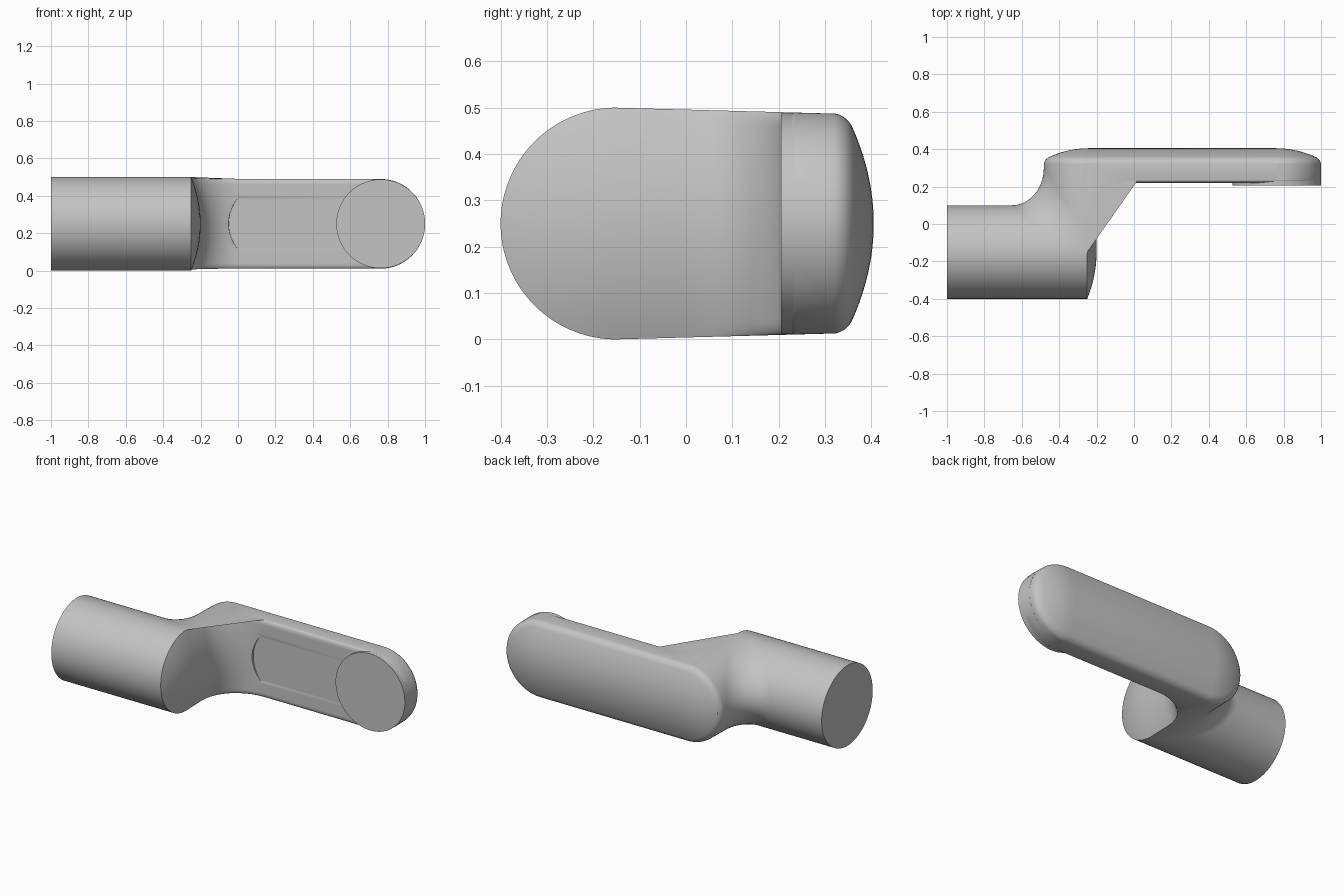
import bpy, bmesh
from math import sin, cos, acos, pi, sqrt, radians
from mathutils import Matrix, Vector

cube = bpy.data.objects.get("Cube")
if cube:
    bpy.data.objects.remove(cube)

grey = bpy.data.materials.new("satin grey")
grey.use_nodes = True
grey.diffuse_color = (0.55, 0.55, 0.55, 1)
grey.node_tree.nodes["Principled BSDF"].inputs["Base Color"].default_value = grey.diffuse_color

R, RP = 0.25, 0.237            # barrel and forearm half heights
AXIS_Y, MID_Z = -0.15, 0.25    # barrel axis
ELBOW_X, WRIST_X = -0.245, 0.763
POCKET_X, POCKET_R = 0.16, 0.21


def make_object(name, bm):
    mesh = bpy.data.meshes.new(name)
    bmesh.ops.recalc_face_normals(bm, faces=bm.faces)
    bm.to_mesh(mesh)
    bm.free()
    obj = bpy.data.objects.new(name, mesh)
    bpy.context.collection.objects.link(obj)
    mesh.materials.append(grey)
    return obj


def smooth(obj):
    bpy.ops.object.select_all(action='DESELECT')
    obj.select_set(True)
    bpy.context.view_layer.objects.active = obj
    bpy.ops.object.shade_smooth_by_angle(angle=radians(32))


def add_rod(bm, start, end, radius, sides=24):
    """Capped cylinder between two points."""
    turn = Vector((0, 0, 1)).rotation_difference(end - start).to_matrix().to_4x4()
    bmesh.ops.create_cone(bm, cap_ends=True, segments=sides, radius1=radius, radius2=radius,
                          depth=(end - start).length,
                          matrix=Matrix.Translation((start + end) / 2) @ turn)


def rim_drop(q):
    """Quarter-round drop near the edge of the forearm, from 0 to 1."""
    rim = min(1, max(0, (q - 0.88) / 0.12))
    return 1 - sqrt(1 - rim * rim)


def back_y(q):
    return 0.405 - 0.06 * q * q - 0.025 * rim_drop(q)


def front_y(q):
    return 0.22 + 0.015 * rim_drop(q)


def outline(t):
    """Horizontal section through barrel, elbow and forearm."""
    s, h, hp = sin(t), R * cos(t), RP * cos(t)
    steps = [k / 10 for k in range(11)]
    quarter = [k * pi / 2 for k in steps]
    pts = [(-1, AXIS_Y - h)]
    # domed end of the barrel
    for a in quarter:
        v = h * cos(a)
        pts.append((-0.2 - 0.05 * ((v / R) ** 2 + s * s), AXIS_Y - v))
    # inner elbow fillet, cut short where the round end of the pocket meets it
    rx, ry, z = 0.22 + 0.05 * s * s, front_y(abs(s)), s * RP
    pocket_start = POCKET_X - sqrt(max(0, POCKET_R ** 2 - z * z))
    stop = acos(min(1, max(0, (0.02 - pocket_start) / rx)))
    pts += [(0.02 - rx * cos(k * stop), ry * sin(k * stop)) for k in steps]
    pts.append((max(pocket_start, 0.021), ry) if stop > 1.57 else (pocket_start + 0.001, ry))
    # wrist end, front then back
    for a in quarter:
        u = hp * sin(a)
        pts.append((WRIST_X + u, front_y(sqrt((u / RP) ** 2 + s * s))))
    for a in reversed(quarter):
        u = hp * sin(a)
        pts.append((WRIST_X + u, back_y(sqrt((u / RP) ** 2 + s * s))))
    # elbow end
    for a in quarter:
        u = hp * sin(a)
        pts.append((ELBOW_X - u, back_y(sqrt((u / RP) ** 2 + s * s))))
    # outer elbow fillet
    size = 0.4 + 0.6 * cos(t)
    fx, fy = 0.17 * size, 0.2 * size
    for a in quarter:
        pts.append((ELBOW_X - hp - fx * (1 - cos(a)), AXIS_Y + h + fy * (1 - sin(a))))
    pts.append((-1, AXIS_Y + h))
    return pts


# Housing lofted through the horizontal sections
bm = bmesh.new()
rings = []
STEPS = 64
for i in range(STEPS + 1):
    t = radians(-88 + 176 * i / STEPS)
    ring = []
    for x, y in outline(t):
        taper = min(1, max(0, (y - AXIS_Y) / 0.48))
        ring.append(bm.verts.new((x, y, MID_Z + sin(t) * (R + (RP - R) * taper))))
    rings.append(ring)
for low, high in zip(rings, rings[1:]):
    for k in range(len(low)):
        j = (k + 1) % len(low)
        bm.faces.new((low[k], low[j], high[j], high[k]))
bm.faces.new(rings[0][::-1])
bm.faces.new(rings[-1])
bmesh.ops.triangulate(bm, faces=bm.faces)
housing = make_object("arm_housing", bm)

# Screws: (surface point, outward direction)
screws = [((-0.2, -0.155, MID_Z), (1, 0, 0))]
for m in (-1, 1):
    screws.append(((-0.24, 0.048, MID_Z + m * 0.225), (1, 0, 0)))
    screws.append(((-0.245, -0.32, MID_Z + m * 0.165), (1, 0, 0)))
    for x in (-0.03, 0.535):
        screws.append(((x, 0.365, MID_Z + m * 0.205), (0, 1, 0)))
for x in (ELBOW_X - 0.205, WRIST_X + 0.205):
    screws.append(((x, 0.365, MID_Z), (0, 1, 0)))
holes, heads = bmesh.new(), bmesh.new()
for point, way in screws:
    p, d = Vector(point), Vector(way)
    add_rod(holes, p - d * 0.018, p + d * 0.06, 0.02)
    add_rod(heads, p - d * 0.03, p - d * 0.012, 0.0125, 16)
cutter = make_object("screw_hole_cutter", holes)
cutter.hide_render = True
screw_heads = make_object("screw_heads", heads)

# Cut the screw holes, keeping the plain housing if the cut fails
mod = housing.modifiers.new("screw_holes", 'BOOLEAN')
mod.operation, mod.solver, mod.object = 'DIFFERENCE', 'EXACT', cutter
bpy.context.view_layer.update()
graph = bpy.context.evaluated_depsgraph_get()
cut_mesh = bpy.data.meshes.new_from_object(housing.evaluated_get(graph))
housing.modifiers.clear()
if len(cut_mesh.polygons) > 0.9 * len(housing.data.polygons):
    housing.data = cut_mesh
bpy.data.objects.remove(cutter)

# Round mounting face at the wrist
disc = bmesh.new()
add_rod(disc, Vector((WRIST_X, 0.205, MID_Z)), Vector((WRIST_X, 0.3, MID_Z)), 0.2375, 96)
wrist_disc = make_object("wrist_disc", disc)

for obj in (housing, wrist_disc, screw_heads):
    smooth(obj)
